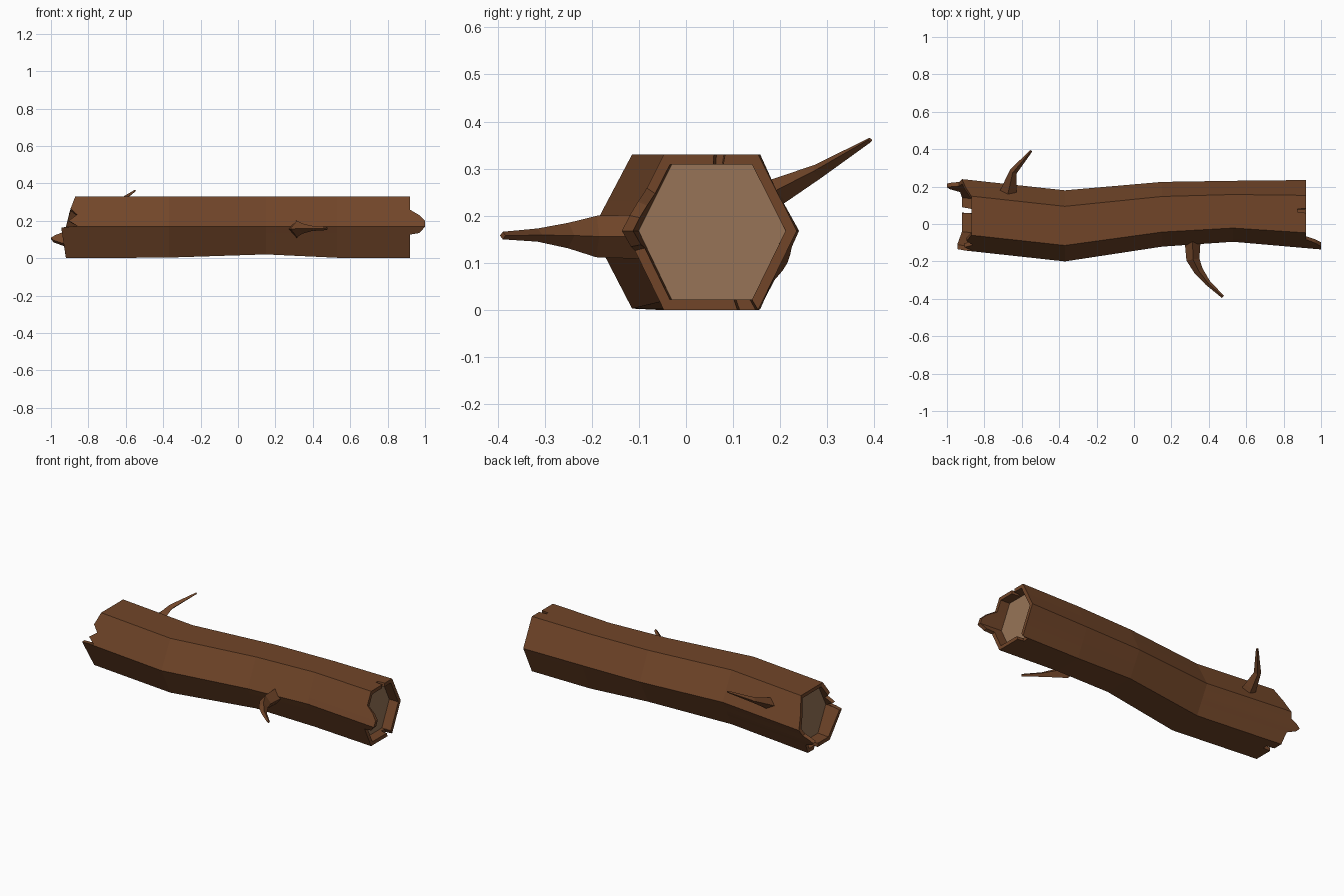
import bpy, bmesh
from mathutils import Vector

if "Cube" in bpy.data.objects:
    bpy.data.objects.remove(bpy.data.objects["Cube"])


def material(name, rgb):
    m = bpy.data.materials.new(name)
    m.diffuse_color = (*rgb, 1)
    m.use_nodes = True
    m.node_tree.nodes["Principled BSDF"].inputs["Base Color"].default_value = m.diffuse_color
    return m


bark = material("bark", (0.165, 0.060, 0.022))
wood = material("cut wood", (0.31, 0.175, 0.095))


def interp(table, x):
    """Piecewise linear lookup; each row is (key, value, ...)."""
    for a, b in zip(table, table[1:]):
        if x <= b[0]:
            f = (x - a[0]) / (b[0] - a[0])
            return [p + (q - p) * f for p, q in zip(a[1:], b[1:])]
    return list(table[-1][1:])


def make_object(name, bm, mats):
    bmesh.ops.recalc_face_normals(bm, faces=bm.faces)
    me = bpy.data.meshes.new(name)
    bm.to_mesh(me)
    bm.free()
    for m in mats:
        me.materials.append(m)
    ob = bpy.data.objects.new(name, me)
    bpy.context.collection.objects.link(ob)
    return ob


def bridge(bm, a, b):
    n = len(a)
    for i in range(n):
        j = (i + 1) % n
        bm.faces.new((a[i], a[j], b[j], b[i]))


# Log spine: x, centre y, half width, bottom z
SPINE = [(-1.0, 0.06, 0.19, 0.0), (-0.92, 0.05, 0.19, 0.0), (-0.37, -0.01, 0.19, 0.003),
         (0.15, 0.052, 0.173, 0.02), (0.53, 0.068, 0.163, 0.002),
         (0.92, 0.053, 0.182, 0.0), (1.0, 0.046, 0.182, 0.0)]
# Hexagon corners (y factor, z factor), starting at the back corner
HEX = [(0, 1, 0), (1, .55, 1), (2, -.55, 1), (3, -1, 0), (4, -.55, -1), (5, .55, -1), (6, 1, 0)]

# Broken rims: position round the hexagon, end x
LEFT = [(0, -.92), (.5, -.90), (1, -.87), (2, -.87), (2.4, -.895), (2.6, -.86), (2.8, -.905),
        (2.97, -.86), (3.03, -.945), (4, -.92), (4.55, -.92), (4.57, -.87), (4.7, -.87),
        (4.72, -.92), (5, -.92), (5.38, -.93), (5.5, -.985), (5.6, -1.0), (5.7, -.975),
        (5.8, -.935), (6, -.92)]
RIGHT = [(0, .92), (1.35, .92), (1.37, .875), (1.45, .875), (1.47, .92), (2.44, .92),
         (2.62, .97), (2.8, 1.0), (3, 1.0), (3.2, .97), (3.25, .92), (4.78, .92),
         (4.8, .88), (4.97, .88), (5, .92), (6, .92)]
STEPS = sorted({r[0] for r in LEFT + RIGHT + HEX} - {6})


def ring(bm, xs, scale=1.0):
    verts = []
    for t, x in zip(STEPS, xs):
        cy, w, zb = interp(SPINE, x)
        fy, fz = interp(HEX, t)
        mid = 0.168
        h = 0.162 if fz > 0 else mid - zb
        verts.append(bm.verts.new((x, cy + fy * w * scale, mid + fz * h * scale)))
    return verts


# Log with hollow rims and recessed cut faces
bm = bmesh.new()
n = len(STEPS)
left = [interp(LEFT, t)[0] for t in STEPS]
right = [interp(RIGHT, t)[0] for t in STEPS]
INNER = 0.87
rings = [ring(bm, [-.845] * n, INNER), ring(bm, left, INNER), ring(bm, left)]
rings += [ring(bm, [x] * n) for x in (-.37, .15, .53)]
rings += [ring(bm, right), ring(bm, right, INNER), ring(bm, [.86] * n, INNER)]
for a, b in zip(rings, rings[1:]):
    bridge(bm, a, b)
for end in (rings[0], rings[-1]):
    bm.faces.new(end).material_index = 1
make_object("log", bm, [bark, wood])


def branch(name, path):
    """Tapered four-sided twig; path rows are (x, y, z, half width x, half height)."""
    bm = bmesh.new()
    loops = []
    pts = [Vector(p[:3]) for p in path]
    for i, p in enumerate(path):
        d = (pts[min(i + 1, len(pts) - 1)] - pts[max(i - 1, 0)]).normalized()
        side = d.cross(Vector((0, 0, 1))).normalized()
        up = side.cross(d)
        loops.append([bm.verts.new(pts[i] + side * a * p[3] + up * b * p[4])
                      for a, b in ((1, 0), (0, 1), (-1, 0), (0, -1))])
    for a, b in zip(loops, loops[1:]):
        bridge(bm, a, b)
    bm.faces.new(loops[0])
    bm.faces.new(loops[-1])
    make_object(name, bm, [bark])


# Twigs
branch("front_branch", [(.313, -.06, .155, .045, .048), (.315, -.19, .156, .035, .044),
                        (.345, -.25, .158, .025, .027), (.395, -.315, .159, .015, .014),
                        (.475, -.389, .158, .008, .008)])
branch("back_branch", [(-.68, .14, .225, .05, .038), (-.665, .20, .254, .038, .028),
                       (-.645, .28, .294, .02, .016), (-.55, .391, .361, .007, .005)])
